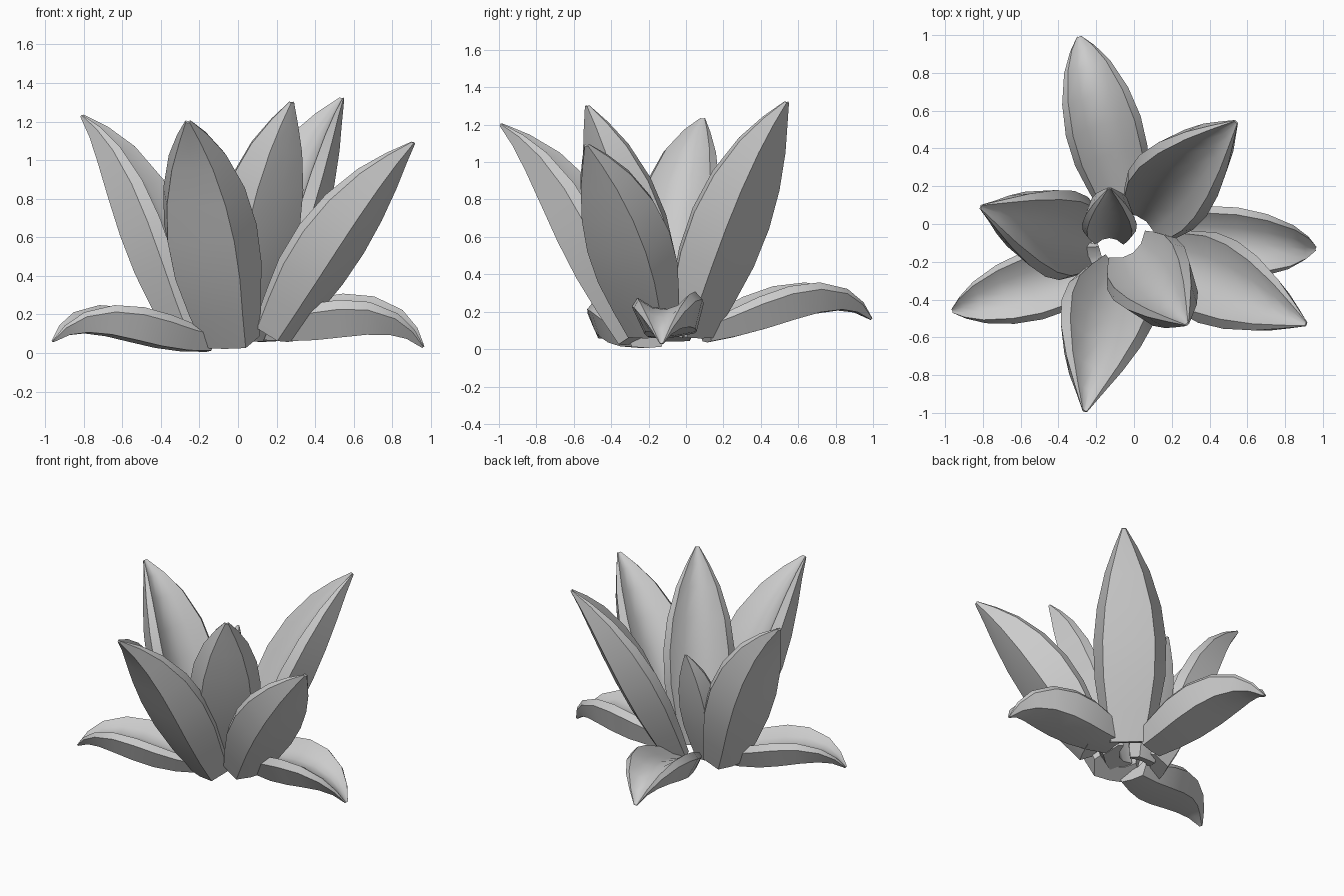
import bpy, bmesh
from mathutils import Vector, Matrix
from math import radians

if "Cube" in bpy.data.objects:
    bpy.data.objects.remove(bpy.data.objects["Cube"])

# leaf cross-section: flat back, flared deep sides, bevelled lips, hollow face
SECTION = [(0, -.52), (.72, -.46), (1, .34), (.82, .58), (.42, .27), (0, .17),
           (-.42, .27), (-.82, .58), (-1, .34), (-.72, -.46)]
# position along the leaf, relative width
STATIONS = [(0, .62), (.14, .8), (.3, .97), (.46, 1), (.62, .88),
            (.78, .62), (.9, .33), (1, .06)]


def bezier(p, t):
    u = 1 - t
    return p[0]*u**3 + p[1]*3*u*u*t + p[2]*3*u*t*t + p[3]*t**3


def slope(p, t):
    u = 1 - t
    return (p[1]-p[0])*3*u*u + (p[2]-p[1])*6*u*t + (p[3]-p[2])*3*t*t


def leaf(name, base, tip, width, h1, z1, h2, z2, roll=0, depth=1, sway=0):
    """h1, h2: fraction of reach of the curve handles; z1, z2: their heights."""
    b, e = Vector(base), Vector(tip)
    c1, c2 = b.lerp(e, h1), b.lerp(e, h2)
    c1.z, c2.z = z1, z2
    flat = Vector((e.x-b.x, e.y-b.y, 0)).normalized()
    side0 = Vector((0, 0, 1)).cross(flat)
    path = [b, c1 + side0*sway, c2 + side0*sway, e]
    bm = bmesh.new()
    rings = []
    for t, k in STATIONS:
        pos, tan = bezier(path, t), slope(path, t).normalized()
        rot = Matrix.Rotation(radians(roll), 3, tan)
        side = rot @ side0
        up = tan.cross(side).normalized()       # towards the plant's centre
        ring = []
        for u, v in SECTION:
            p = pos + side*(u*k*width) + up*(v*k*width*depth)
            p.z = max(p.z, 0)
            ring.append(bm.verts.new(p))
        rings.append(ring)
    n = len(SECTION)
    for r, s in zip(rings, rings[1:]):
        for i in range(n):
            j = (i+1) % n
            bm.faces.new((r[i], r[j], s[j], s[i]))
    bm.faces.new(rings[0])
    bm.faces.new(rings[-1])
    bmesh.ops.recalc_face_normals(bm, faces=bm.faces)
    me = bpy.data.meshes.new(name)
    bm.to_mesh(me)
    bm.free()
    ob = bpy.data.objects.new(name, me)
    bpy.context.collection.objects.link(ob)
    bpy.context.view_layer.objects.active = ob
    ob.select_set(True)
    bpy.ops.object.shade_smooth_by_angle(angle=radians(30))
    ob.select_set(False)


def tall(name, base, tip, width, curl=0, sway=0):
    """curl: how far the tip bends outwards."""
    h = tip[2] - base[2]
    leaf(name, base, tip, width, .3, base[2]+h*.35, .6-curl, base[2]+h*(.73+curl*.3),
         0, .98, sway)


# upright leaves
tall("upright_leaf_front", (-.05, -.27, .06), (-.26, -.99, 1.20), .25, .1, -.045)
tall("upright_leaf_left", (-.25, -.10, .07), (-.81, .09, 1.23), .24, .13)
tall("upright_leaf_back_right", (.08, .03, .09), (.54, .54, 1.32), .24, .02, .03)
tall("upright_leaf_right", (.20, -.19, .10), (.91, -.53, 1.09), .24)
tall("upright_leaf_front_right", (.01, -.17, .08), (.28, -.53, 1.30), .235)
# small inner leaf
tall("inner_leaf", (-.13, -.06, .07), (-.13, .19, .90), .145)
# low drooping leaves
leaf("low_leaf_back", (-.05, .10, .09), (-.29, .99, .16), .205, .33, .17, .75, .41, 0, .85)
leaf("low_leaf_right", (.13, -.06, .13), (.96, -.13, .03), .19, .33, .14, .78, .30, 6, 1)
leaf("low_leaf_left", (-.16, -.21, .06), (-.96, -.46, .06), .185, .33, .07, .75, .29, 0, .9)
